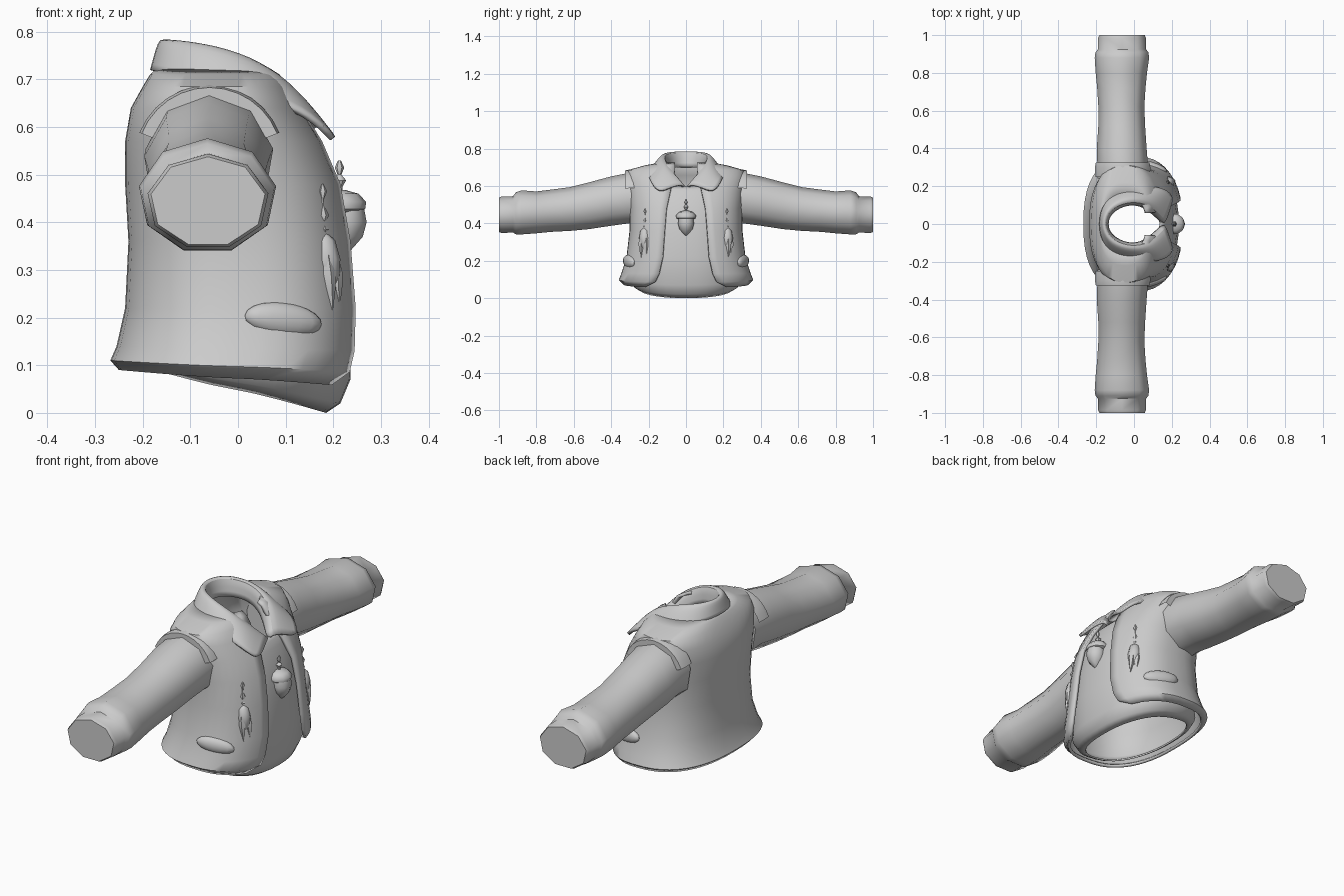
import bpy, bmesh, math
from mathutils import Vector, Matrix

if "Cube" in bpy.data.objects:
    bpy.data.objects.remove(bpy.data.objects["Cube"])

grey = bpy.data.materials.new("cloth grey")
grey.use_nodes = True
COLOUR = (0.6, 0.6, 0.6, 1)
grey.diffuse_color = COLOUR
grey.node_tree.nodes["Principled BSDF"].inputs["Base Color"].default_value = COLOUR


def finish(name, bm, angle=50, thickness=0, subdiv=0, offset=-1):
    bmesh.ops.recalc_face_normals(bm, faces=bm.faces)
    me = bpy.data.meshes.new(name)
    bm.to_mesh(me)
    bm.free()
    ob = bpy.data.objects.new(name, me)
    bpy.context.collection.objects.link(ob)
    me.materials.append(grey)
    if subdiv:
        ob.modifiers.new("Smooth", "SUBSURF").levels = subdiv
        ob.modifiers["Smooth"].render_levels = subdiv
    if thickness:
        mod = ob.modifiers.new("Thickness", "SOLIDIFY")
        mod.thickness, mod.offset = thickness, offset
    bpy.ops.object.select_all(action="DESELECT")
    ob.select_set(True)
    bpy.context.view_layer.objects.active = ob
    bpy.ops.object.shade_smooth_by_angle(angle=math.radians(angle))
    return ob


def loft(rings, closed=True, caps=False, bm=None):
    bm = bm or bmesh.new()
    rows = [[bm.verts.new(p) for p in ring] for ring in rings]
    n = len(rows[0])
    for a, b in zip(rows, rows[1:]):
        for i in range(n if closed else n - 1):
            j = (i + 1) % n
            bm.faces.new((a[i], a[j], b[j], b[i]))
    if caps:
        bm.faces.new(rows[0])
        bm.faces.new(rows[-1])
    return bm


def spow(v, e):
    return math.copysign(abs(v) ** e, v)


def torso_point(t, back, front, half, power=2.5):
    e = 2 / power
    return ((back + front) / 2 + (front - back) / 2 * spow(math.cos(t), e),
            half * spow(math.sin(t), e))


# Jacket: open shell; z, back x, front x, half width, half opening, hem lift
jacket = [
    (.055, -.25, .235, .335, .22, .035), (.085, -.268, .25, .36, .165, .025),
    (.13, -.255, .257, .345, .145, .01), (.22, -.237, .257, .318, .125, 0),
    (.36, -.23, .245, .302, .115, 0), (.48, -.237, .222, .302, .105, 0),
    (.57, -.237, .18, .312, .085, 0), (.64, -.225, .135, .322, .07, 0),
    (.685, -.2, .105, .31, .06, 0), (.71, -.185, .09, .22, .06, 0),
    (.725, -.17, .07, .14, .06, 0)]
rings = []
for z, back, front, half, gap, lift in jacket:
    t0 = math.asin((gap / half) ** 1.25)
    ring = []
    for i in range(41):
        t = t0 + (math.tau - 2 * t0) * i / 40
        x, y = torso_point(t, back, front, half)
        ring.append((x, y, z + lift * (1 - math.cos(t)) / 2))
    rings.append(ring)
finish("jacket", loft(rings, closed=False), thickness=.014)

# Shirt: closed tube; z, back x, front x, half width, tilt towards front
shirt = [
    (.05, -.21, .185, .25, .05), (.065, -.225, .215, .28, .045), (.10, -.235, .236, .305, .03),
    (.22, -.215, .238, .295, 0), (.36, -.21, .228, .28, 0), (.48, -.215, .205, .28, 0),
    (.56, -.215, .175, .28, .01), (.62, -.2, .16, .26, .04), (.67, -.15, .14, .12, .07)]
rings = []
for z, back, front, half, tilt in shirt:
    ring = []
    for i in range(40):
        t = math.tau * i / 40
        x, y = torso_point(t, back, front, half, 2.3)
        ring.append((x, y, z - tilt * math.cos(t)))
    rings.append(ring)
finish("shirt", loft(rings), thickness=.008)

# Collar: stand, fold line and falling edge on one side, mirrored
stand = [(-.15, 0, .70), (-.12, .07, .70), (-.03, .11, .69), (.04, .10, .66), (.09, .065, .63), (.15, .008, .585)]
fold = [(-.165, 0, .793), (-.13, .08, .793), (-.04, .115, .783), (.04, .112, .752), (.1, .08, .70), (.165, .01, .61)]
edge = [(-.188, 0, .72), (-.16, .12, .715), (-.06, .19, .69), (.07, .2, .655), (.16, .188, .62), (.21, .145, .56)]


def mirrored(row):
    return [Vector((x, -y, z)) for x, y, z in row[:0:-1]] + [Vector(p) for p in row]


stand, fold, edge = mirrored(stand), mirrored(fold), mirrored(edge)
middle = [(a + b) / 2 + Vector((0, 0, .012)) for a, b in zip(fold, edge)]
finish("collar", loft([stand, fold, middle, edge], closed=False), 60, .012, 2, 0)

# Sleeves: y, centre x, radius x, centre z, radius z
sleeve = [
    (.24, -.06, .13, .53, .145), (.31, -.06, .132, .53, .135), (.40, -.065, .13, .515, .132),
    (.52, -.065, .122, .49, .125), (.62, -.067, .12, .473, .117), (.72, -.067, .126, .464, .113),
    (.80, -.067, .134, .455, .112), (.88, -.064, .142, .455, .118), (.91, -.064, .138, .45, .112),
    (.925, -.063, .125, .445, .097), (.985, -.063, .125, .443, .098), (1, -.063, .118, .443, .092)]
for side, label in ((1, "left"), (-1, "right")):
    rings = []
    for y, cx, rx, cz, rz in sleeve:
        rings.append([(cx + rx * 1.03 * math.cos(a), side * y, cz + rz * 1.03 * math.sin(a))
                      for a in (math.tau * (i + .25) / 9 for i in range(9))])
    finish(label + "_sleeve", loft(rings, caps=True))


def lathe(profile, sides, place, bm=None):
    rings = [[place @ Vector((r * math.cos(math.tau * i / sides), r * math.sin(math.tau * i / sides), z))
              for i in range(sides)] for z, r in profile]
    return loft(rings, caps=True, bm=bm)


# Acorn toggle with its cord
cord = [(.53, .003), (.515, .01), (.50, .004), (.488, .014), (.474, .006), (.46, .008)]
cap = [(.468, .012), (.46, .04), (.443, .056), (.428, .054), (.42, .04)]
nut = [(.428, .04), (.40, .045), (.37, .037), (.348, .018), (.332, .003)]
at = Matrix.Translation((.213, 0, 0))
finish("acorn_cord", lathe(cord, 6, at))
finish("acorn_cap", lathe(cap, 10, at))
finish("acorn_nut", lathe(nut, 10, at @ Matrix.Translation((.012, 0, 0))))

# Hanging charms: beads, then a bud with pointed leaf tips
beads = [(.10, .002), (.085, .009), (.07, .003), (.055, .003), (.035, .013), (.018, .005), (.005, .013), (-.008, .006)]
bud = [(0, .005), (-.02, .024), (-.06, .031), (-.095, .026), (-.12, .012), (-.14, .002)]
leaf = [(-.05, .008), (-.09, .015), (-.12, .011), (-.165, .001)]
for side, label in ((1, "left"), (-1, "right")):
    top = Matrix.Translation((.178, side * .22, .38))
    hang = top @ Matrix.Rotation(-.1, 4, "Y")
    finish(label + "_charm_beads", lathe(beads, 6, top))
    bm = lathe(bud, 8, hang)
    for dx, dy in ((.018, .008), (-.004, .02), (.004, -.02)):
        lathe(leaf, 5, hang @ Matrix.Translation((dx, dy, 0)), bm)
    finish(label + "_charm_bud", bm)

    # Pocket pouch set into the panel
    bm = bmesh.new()
    turn = (Matrix.Translation((.095, side * .302, .195)) @ Matrix.Rotation(-.3 * side, 4, "Z")
            @ Matrix.Rotation(.12, 4, "Y") @ Matrix.Diagonal((.085, .026, .036, 1)))
    bmesh.ops.create_uvsphere(bm, u_segments=16, v_segments=10, radius=1, matrix=turn)
    finish(label + "_pocket", bm)

    # Shoulder yoke rolling over the top of the armhole
    rings = []
    for y, r in ((.25, .155), (.30, .158), (.325, .153), (.325, .12)):
        rings.append([(-.06 + r * math.cos(a), side * y, .53 + r * math.sin(a))
                      for a in (math.pi * (.12 + .76 * i / 12) for i in range(13))])
    finish(label + "_armhole_edge", loft(rings, closed=False))
